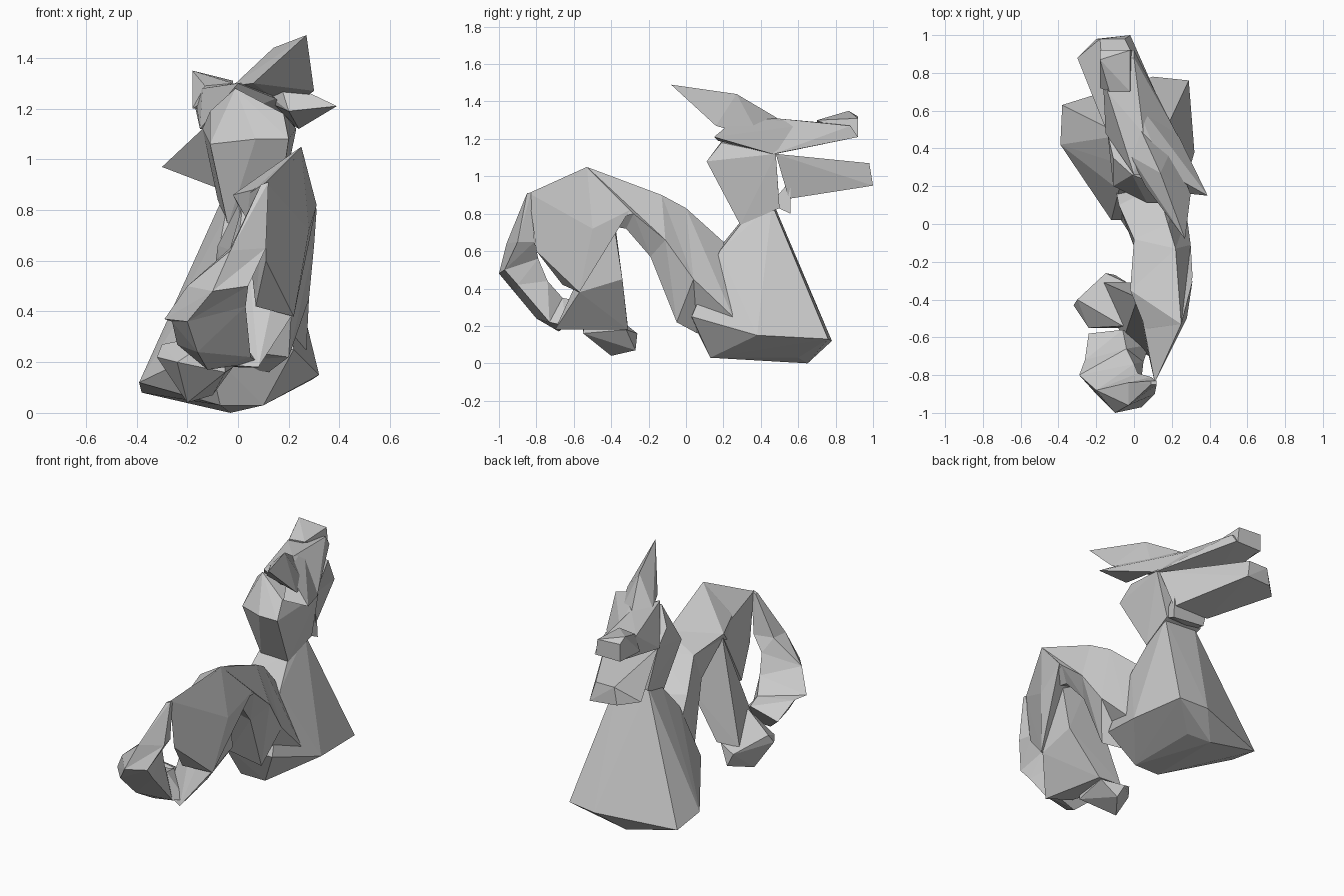
import bpy, bmesh


def finish(name, bm):
    bmesh.ops.recalc_face_normals(bm, faces=bm.faces[:])
    me = bpy.data.meshes.new(name)
    bm.to_mesh(me)
    bm.free()
    ob = bpy.data.objects.new(name, me)
    bpy.context.collection.objects.link(ob)
    return ob


def hull(name, pts):
    """Faceted solid wrapped around a few corner points."""
    bm = bmesh.new()
    for p in pts:
        bm.verts.new(p)
    bmesh.ops.convex_hull(bm, input=bm.verts[:])
    loose = [v for v in bm.verts if not v.link_faces]
    bmesh.ops.delete(bm, geom=loose, context='VERTS')
    return finish(name, bm)


def loft(name, rings):
    """Triangulated skin through cross-sections with equal point counts."""
    bm = bmesh.new()
    vr = [[bm.verts.new(p) for p in r] for r in rings]
    n = len(vr[0])
    for a, b in zip(vr, vr[1:]):
        for i in range(n):
            j = (i + 1) % n
            bm.faces.new((a[i], a[j], b[j]))
            bm.faces.new((a[i], b[j], b[i]))
    bm.faces.new(vr[0])
    bm.faces.new(vr[-1])
    return finish(name, bm)


# Broad chest standing on the ground, tapering up to the throat
hull("chest", [
    (-0.03, 0.65, 0.0), (0.10, 0.60, 0.03), (-0.07, 0.13, 0.03), (0.10, 0.13, 0.03),
    (-0.38, 0.63, 0.08), (-0.39, 0.42, 0.12), (0.10, 0.78, 0.12), (0.29, 0.76, 0.13),
    (0.32, 0.38, 0.15), (0.22, 0.03, 0.25), (-0.12, 0.02, 0.25),
    (0.17, 0.18, 0.60), (-0.08, 0.18, 0.62),
    (0.15, 0.46, 0.85), (-0.06, 0.47, 0.85), (0.14, 0.32, 0.78), (-0.05, 0.31, 0.78)])

# Upper neck flaring to the back of the head
hull("neck", [
    (0.15, 0.29, 0.74), (-0.04, 0.29, 0.74), (0.17, 0.50, 0.83), (-0.08, 0.50, 0.84),
    (0.20, 0.11, 1.08), (0.07, 0.11, 1.08), (-0.11, 0.20, 1.06), (0.18, 0.19, 1.18),
    (-0.01, 0.26, 1.28), (-0.11, 0.35, 1.19), (0.23, 0.48, 1.12), (-0.14, 0.48, 1.12)])

# Open jaws, turned slightly to the left
hull("lower_jaw", [
    (-0.18, 0.98, 1.07), (-0.05, 0.98, 1.07), (-0.02, 1.0, 0.95), (-0.20, 0.98, 0.96),
    (-0.30, 0.88, 0.97), (0.21, 0.48, 1.12), (-0.14, 0.48, 1.12), (-0.02, 0.80, 1.06),
    (0.16, 0.55, 0.88), (-0.09, 0.55, 0.89)])
hull("throat", [
    (0.17, 0.56, 0.80), (-0.06, 0.55, 0.83), (0.16, 0.56, 0.98), (-0.09, 0.55, 0.95),
    (0.15, 0.45, 0.85), (-0.06, 0.45, 0.85)])
hull("upper_jaw", [
    (0.23, 0.47, 1.12), (-0.15, 0.48, 1.12), (0.05, 0.48, 1.31), (0.15, 0.25, 1.24),
    (0.00, 0.26, 1.30), (-0.02, 0.70, 1.29), (-0.14, 0.70, 1.28),
    (0.00, 0.92, 1.21), (-0.17, 0.92, 1.21), (0.00, 0.88, 1.27), (-0.17, 0.88, 1.26)])
hull("nose", [
    (-0.18, 0.87, 1.35), (-0.18, 0.92, 1.32), (-0.02, 0.92, 1.31), (-0.01, 0.92, 1.21),
    (-0.18, 0.92, 1.21), (-0.18, 0.72, 1.20), (-0.13, 0.70, 1.29), (-0.02, 0.70, 1.30)])

# Swept-back crest and cheek spike
hull("crest", [
    (0.04, 0.49, 1.31), (0.14, 0.27, 1.44), (0.27, -0.08, 1.49), (0.30, 0.16, 1.27),
    (0.06, 0.20, 1.30), (0.20, 0.40, 1.20), (-0.02, 0.36, 1.29)])
hull("cheek_spike", [
    (0.39, 0.15, 1.21), (0.24, 0.46, 1.12), (0.05, 0.48, 1.31), (-0.01, 0.68, 1.28),
    (0.16, 0.28, 1.32), (0.20, 0.17, 1.19)])

# Body rising from the chest into a hump
loft("hump", [
    [(0.27, 0.25, 0.25), (0.12, 0.20, 0.65), (-0.10, 0.20, 0.50), (-0.12, 0.10, 0.20), (0.12, 0.06, 0.16)],
    [(0.28, 0.04, 0.45), (0.18, 0.00, 0.83), (-0.08, 0.10, 0.66), (-0.03, -0.04, 0.25), (0.20, -0.05, 0.22)],
    [(0.30, -0.11, 0.66), (0.22, -0.13, 0.90), (0.00, -0.08, 0.82), (0.03, -0.20, 0.62), (0.22, -0.19, 0.57)],
    [(0.31, -0.28, 0.80), (0.25, -0.53, 1.05), (-0.02, -0.35, 0.86), (0.02, -0.40, 0.80), (0.24, -0.32, 0.72)],
    [(0.25, -0.50, 0.75), (0.22, -0.60, 1.00), (0.06, -0.55, 0.88), (0.06, -0.52, 0.72), (0.20, -0.44, 0.76)]])
hull("hump_back", [
    (0.25, -0.53, 1.05), (0.11, -0.84, 0.91), (0.11, -0.80, 0.60), (0.22, -0.57, 0.38),
    (0.24, -0.41, 0.83), (0.31, -0.30, 0.82), (0.28, -0.50, 0.72), (0.02, -0.38, 0.85),
    (0.07, -0.66, 0.42)])

# Lower part of the body coming down to the ground
hull("lower_body", [
    (0.22, -0.40, 0.84), (0.02, -0.39, 0.83), (0.21, -0.57, 0.38), (0.08, -0.70, 0.18),
    (0.00, -0.31, 0.18), (0.20, -0.34, 0.45), (-0.16, -0.31, 0.19), (-0.06, -0.62, 0.19)])
hull("body_bend", [
    (-0.32, -0.43, 0.22), (-0.30, -0.40, 0.27), (-0.15, -0.26, 0.16), (-0.20, -0.40, 0.04),
    (-0.10, -0.27, 0.07), (-0.02, -0.32, 0.18), (-0.05, -0.55, 0.16), (-0.24, -0.55, 0.20),
    (-0.06, -0.54, 0.32)])

# Tail curling back and up to a point
loft("tail", [
    [(0.08, -0.64, 0.20), (-0.06, -0.56, 0.33), (-0.24, -0.58, 0.27), (-0.12, -0.68, 0.17)],
    [(0.05, -0.73, 0.22), (-0.04, -0.66, 0.35), (-0.26, -0.72, 0.36), (-0.16, -0.80, 0.24)],
    [(0.03, -0.90, 0.42), (0.00, -0.74, 0.44), (-0.29, -0.80, 0.37), (-0.20, -0.90, 0.36)],
    [(0.04, -0.97, 0.50), (0.02, -0.79, 0.56), (-0.20, -0.88, 0.50), (-0.10, -1.00, 0.48)],
    [(0.11, -0.90, 0.65), (0.09, -0.81, 0.65), (-0.03, -0.84, 0.65), (-0.03, -0.96, 0.64)],
    [(0.12, -0.85, 0.91), (0.12, -0.83, 0.91), (0.09, -0.83, 0.90), (0.09, -0.85, 0.90)]])
